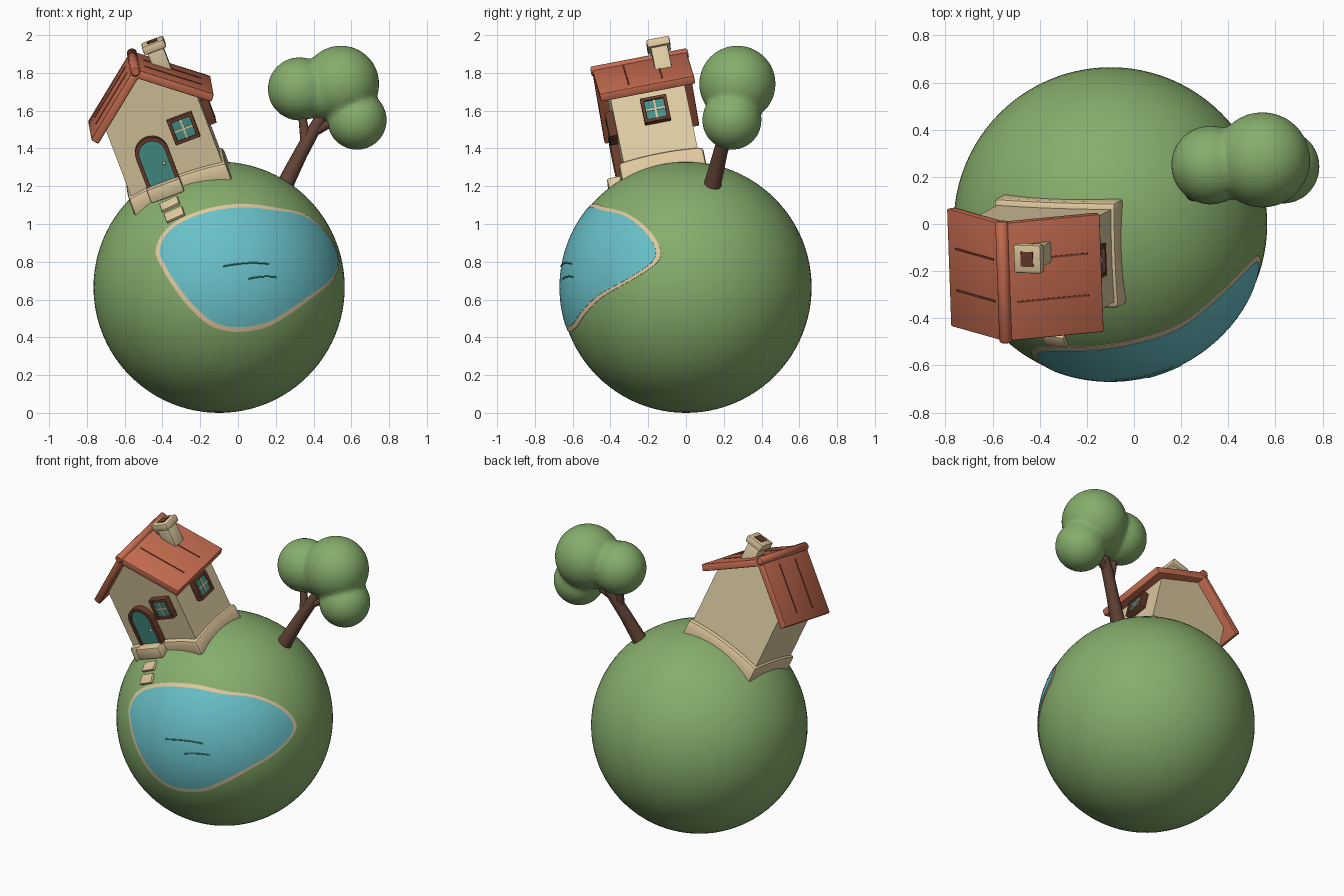
import bpy, bmesh, math
from mathutils import Vector, Matrix

if "Cube" in bpy.data.objects:
    bpy.data.objects.remove(bpy.data.objects["Cube"])

R = 0.665
C = Vector((-0.10, 0, R))


def material(name, *rgb):
    m = bpy.data.materials.new(name)
    m.diffuse_color = (*rgb, 1)
    m.use_nodes = True
    m.node_tree.nodes["Principled BSDF"].inputs["Base Color"].default_value = m.diffuse_color
    return m


GREEN = material("grass_green", 0.24, 0.42, 0.15)
WALL = material("wall_cream", 0.72, 0.60, 0.36)
SAND = material("sand", 0.74, 0.58, 0.34)
ROOF = material("terracotta", 0.56, 0.15, 0.08)
WATER = material("water_blue", 0.14, 0.53, 0.58)
TEAL = material("teal", 0.06, 0.29, 0.25)
BROWN = material("bark_brown", 0.12, 0.055, 0.035)
DARK = material("frame_brown", 0.14, 0.045, 0.025)
GROOVE = material("roof_groove", 0.22, 0.05, 0.03)

# House frame: stands on the globe, leaning along its surface normal
up = Vector((-0.35, -0.19, 0.92)).normalized()
ax = Vector((-0.035, 0.98, 0.19)).cross(up).normalized()
back = up.cross(ax)
origin = C + up * R
HOUSE = Matrix((ax, back, up)).transposed().to_4x4()
HOUSE.translation = origin


def finish(name, bm, mat, M=Matrix(), angle=35):
    bmesh.ops.recalc_face_normals(bm, faces=bm.faces)
    me = bpy.data.meshes.new(name)
    bm.to_mesh(me)
    bm.free()
    me.materials.append(mat)
    for p in me.polygons:
        p.use_smooth = True
    me.set_sharp_from_angle(angle=math.radians(angle))
    ob = bpy.data.objects.new(name, me)
    ob.matrix_world = M
    bpy.context.collection.objects.link(ob)
    return ob


def bevel(bm, w):
    if w:
        bmesh.ops.bevel(bm, geom=bm.edges[:], offset=w, segments=2, profile=0.5, affect='EDGES')


def box_bm(lo, hi, w=0):
    bm = bmesh.new()
    lo, hi = Vector(lo), Vector(hi)
    mid = Matrix.Translation((lo + hi) / 2)
    bmesh.ops.create_cube(bm, size=1, matrix=mid @ Matrix.Diagonal((*(hi - lo), 1)))
    bevel(bm, w)
    return bm


def box(name, lo, hi, mat, w=0, M=HOUSE):
    return finish(name, box_bm(lo, hi, w), mat, M)


def prism(name, pts, b0, b1, mat, w=0, M=HOUSE):
    """Extrude an (across, height) profile from depth b0 to b1."""
    bm = bmesh.new()
    f = bm.faces.new([bm.verts.new((a, b0, c)) for a, c in pts])
    ext = bmesh.ops.extrude_face_region(bm, geom=[f])
    for v in ext['geom']:
        if isinstance(v, bmesh.types.BMVert):
            v.co.y = b1
    bevel(bm, w)
    return finish(name, bm, mat, M)


def tube(name, pts, radii, mat):
    cu = bpy.data.curves.new(name, 'CURVE')
    cu.dimensions = '3D'
    cu.bevel_depth, cu.bevel_resolution, cu.use_fill_caps = 1, 4, True
    sp = cu.splines.new('POLY')
    sp.points.add(len(pts) - 1)
    for p, co, r in zip(sp.points, pts, radii):
        p.co, p.radius = (*co, 1), r
    sp.use_smooth = True
    cu.materials.append(mat)
    ob = bpy.data.objects.new(name, cu)
    bpy.context.collection.objects.link(ob)


# Globe
bm = bmesh.new()
bmesh.ops.create_uvsphere(bm, u_segments=96, v_segments=48, radius=R)
finish("globe", bm, GREEN, Matrix.Translation(C))


# Pond: closed outline given as front-facing (x, z), wrapped onto the globe
def on_globe(x, z):
    dx, dz = x - C.x, z - C.z
    return Vector((dx, -math.sqrt(max(R * R - dx * dx - dz * dz, 0)), dz)).normalized()


outline = [(-.435, .86), (-.38, .97), (-.24, 1.055), (0, 1.105), (.2, 1.085), (.36, 1.045), (.48, .94),
           (.532, .82), (.51, .72), (.39, .61), (.26, .515), (.15, .455), (0, .43), (-.13, .455),
           (-.24, .54), (-.34, .665), (-.40, .765)]
dirs = [on_globe(*p) for p in outline]
rim = []
for i in range(len(dirs)):
    p0, p1, p2, p3 = (dirs[(i + k) % len(dirs)] for k in (-1, 0, 1, 2))
    for t in (0, .2, .4, .6, .8):
        rim.append((p1 * 2 + (p2 - p0) * t + (p0 * 2 - p1 * 5 + p2 * 4 - p3) * t * t
                    + (p1 * 3 - p0 - p2 * 3 + p3) * t ** 3).normalized())
centre = on_globe(.04, .78)


def patch(name, inset, radius, mat):
    bm = bmesh.new()
    rows = []
    for s in [k / 12 for k in range(1, 13)]:
        rows.append([bm.verts.new(centre.slerp(d, s * (1 - inset / centre.angle(d))) * radius) for d in rim])
    rows.append([bm.verts.new(v.co.normalized() * (R - .005)) for v in rows[-1]])
    hub = bm.verts.new(centre * radius)
    n = len(rim)
    for j in range(n):
        k = (j + 1) % n
        bm.faces.new((hub, rows[0][j], rows[0][k]))
        for a, b in zip(rows, rows[1:]):
            bm.faces.new((a[j], b[j], b[k], a[k]))
    finish(name, bm, mat, Matrix.Translation(C))


patch("pond_shore", 0, R + .003, SAND)
patch("pond_water", .04, R + .005, WATER)

# Ripples
for i, (x0, x1, z, sag) in enumerate([(-.08, .16, .775, .018), (.055, .2, .71, .012)]):
    pts = []
    for k in range(13):
        t = k / 12
        d = on_globe(x0 + (x1 - x0) * t, z + sag * math.sin(math.pi * t * .75))
        pts.append(C + d * (R + .006))
    tube(f"ripple_{i}", pts, [.004] * 13, TEAL)

# Plinth, bent to follow the ground
bm = box_bm((-.275, -.228, -.06), (.275, .228, .03), .018)
for axis, half in ((0, .25), (1, .2)):
    for k in range(-4, 5):
        v = Vector((0, 0, 0))
        v[axis] = 1
        bmesh.ops.bisect_plane(bm, geom=bm.verts[:] + bm.edges[:] + bm.faces[:],
                               plane_co=v * half * k / 4, plane_no=v)
for v in bm.verts:
    drop = R - math.sqrt(R * R - v.co.x ** 2 - v.co.y ** 2)
    v.co.z -= drop * (.35 if v.co.z > -.015 else .8)
finish("plinth", bm, SAND, HOUSE)

# Walls and roof
prism("walls", [(-.258, -.08), (.258, -.08), (.258, .39), (0, .6), (-.258, .39)], -.2, .2, WALL)
prism("roof", [(0, .59), (.32, .334), (.348, .37), (0, .648), (-.348, .37), (-.32, .334)],
      -.255, .255, ROOF, .008)
ends = [HOUSE @ Vector((0, b, .632)) for b in (-.262, -.255, .255, .262)]
tube("ridge_cap", ends, [.02, .027, .027, .02], ROOF)
for s in (-1, 1):
    for b in (-.09, .09):
        prism("roof_line", [(s * a, .648 - .8 * a + o) for a, o in
                            ((.05, -.004), (.3, -.004), (.3, .005), (.05, .005))], b - .004, b + .004, GROOVE)

# Chimney
box("chimney", (.083, .067, .45), (.173, .157, .65), WALL, .006)
box("chimney_cap", (.066, .05, .635), (.19, .174, .682), SAND, .01)
box("chimney_opening", (.1, .08, .68), (.156, .144, .686), DARK)


# Door
def arch(w, h, n=14):
    return [(-.072 + w * math.cos(math.pi * k / n), h - w + w * math.sin(math.pi * k / n)) for k in range(n + 1)]


outer, inner = arch(.09, .272), arch(.07, .25)
prism("door_frame", [(.018, -.02)] + outer + [(-.162, -.02), (-.142, -.02)] + inner[::-1] + [(-.002, -.02)],
      -.242, -.19, DARK)
prism("door", [(-.002, -.02)] + inner + [(-.142, -.02)], -.232, -.19, TEAL)
bm = bmesh.new()
bmesh.ops.create_uvsphere(bm, u_segments=12, v_segments=8, radius=.009)
finish("door_knob", bm, SAND, HOUSE @ Matrix.Translation((-.03, -.237, .11)))
box("door_step", (-.168, -.295, -.06), (.02, -.2, .018), SAND, .01)


# Windows: built facing -y at local origin
def window(tag, M):
    o, i = .07, .052
    box(tag + "_glass", (-i, -.028, -i), (i, .01, i), TEAL, 0, M)
    for s in (-1, 1):
        x0, x1 = sorted((s * i, s * o))
        box(tag + "_frame_side", (x0, -.042, -o), (x1, .01, o), DARK, .003, M)
        box(tag + "_frame_bar", (-o, -.041, x0), (o, .01, x1), DARK, .003, M)
    box(tag + "_mullion", (-.005, -.034, -i), (.005, 0, i), SAND, 0, M)
    box(tag + "_crossbar", (-i, -.033, -.005), (i, 0, .005), SAND, 0, M)


window("front_window", HOUSE @ Matrix.Translation((.131, -.2, .248)))
window("side_window", HOUSE @ Matrix.Translation((.258, .022, .25)) @ Matrix.Rotation(math.pi / 2, 4, 'Z'))

# Stepping stones
for i, (x, z) in enumerate([(-.36, 1.103), (-.335, 1.048)]):
    n = on_globe(x, z)
    yv = n.cross(ax).normalized()
    M = Matrix((yv.cross(n), yv, n)).transposed().to_4x4()
    M.translation = C + n * R
    box(f"stepping_stone_{i}", (-.052, -.032, -.02), (.052, .032, .014), SAND, .006, M)

# Tree trunk and branches
tube("trunk", [(.235, .135, 1.18), (.262, .147, 1.235), (.33, .18, 1.37), (.39, .21, 1.48), (.46, .235, 1.6)],
     [.05, .044, .038, .036, .026], BROWN)
tube("branch_left", [(.36, .195, 1.43), (.347, .21, 1.52), (.335, .225, 1.62)], [.03, .024, .02], BROWN)
tube("branch_right", [(.385, .21, 1.48), (.47, .225, 1.525), (.55, .24, 1.55)], [.028, .024, .02], BROWN)

# Foliage: overlapping balls fused into one soft crown
bm = bmesh.new()
for x, y, z, r in [(.325, .25, 1.715, .168), (.545, .272, 1.742, .203), (.63, .243, 1.55, .158),
                   (.45, .255, 1.70, .15)]:
    bmesh.ops.create_icosphere(bm, subdivisions=4, radius=r, matrix=Matrix.Translation((x, y, z)))
crown = finish("foliage", bm, GREEN, angle=180)
rm = crown.modifiers.new("fuse", 'REMESH')
rm.mode, rm.voxel_size, rm.use_smooth_shade = 'VOXEL', .014, True
sm = crown.modifiers.new("soften", 'SMOOTH')
sm.factor, sm.iterations = .5, 8
